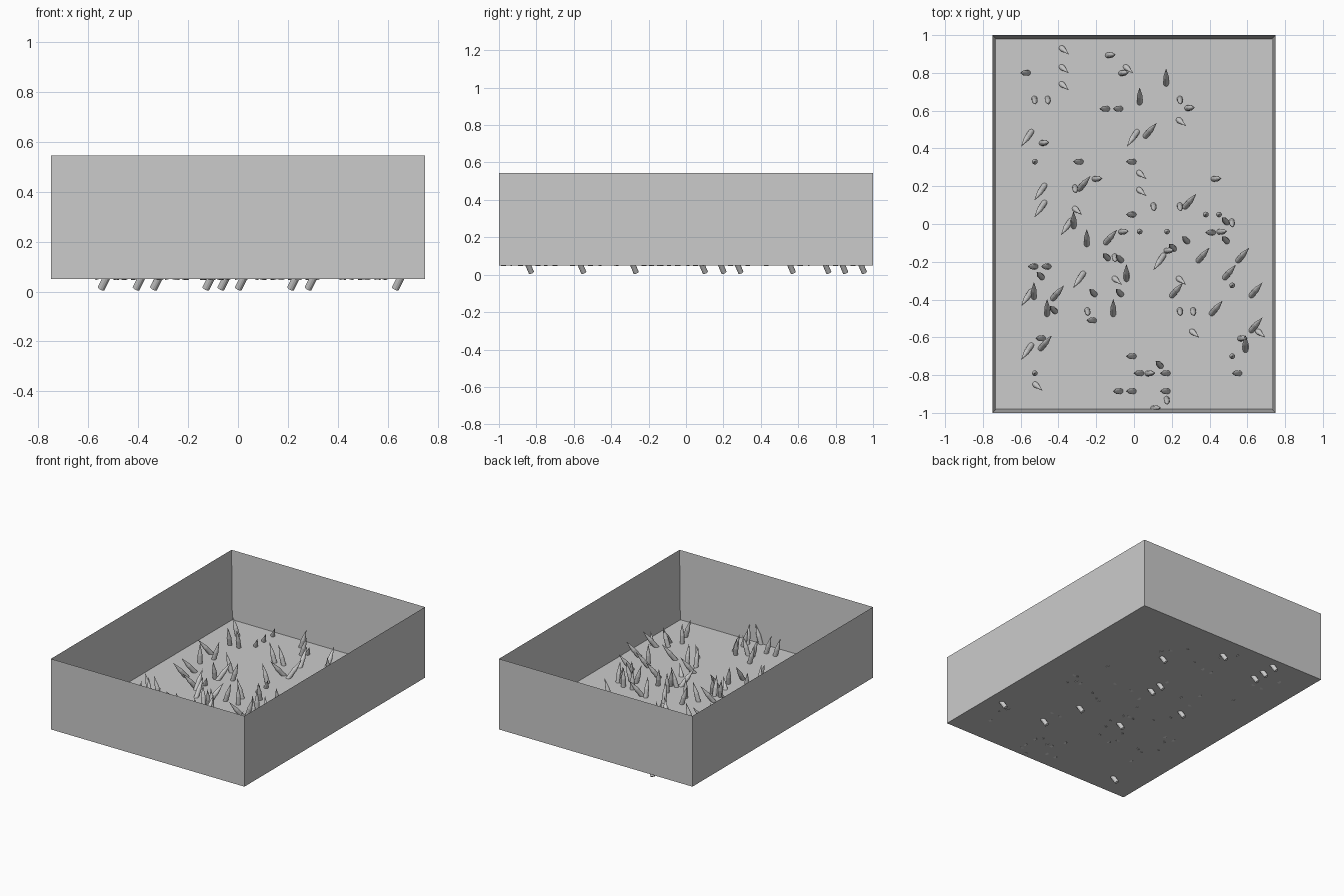
import bpy, bmesh, math
from mathutils import Vector

if "Cube" in bpy.data.objects:
    bpy.data.objects.remove(bpy.data.objects["Cube"])

R, BODY, TIP = 0.015, 0.075, 0.08
LENGTH = BODY + TIP


def finish(bm, name):
    bmesh.ops.recalc_face_normals(bm, faces=bm.faces)
    me = bpy.data.meshes.new(name + "_mesh")
    bm.to_mesh(me)
    bm.free()
    ob = bpy.data.objects.new(name, me)
    bpy.context.collection.objects.link(ob)
    return ob


# open pit box: cube, inset the top and push it down to form the floor
bm = bmesh.new()
bmesh.ops.create_cube(bm, size=1)
for v in bm.verts:
    v.co = Vector((v.co.x * 1.5, v.co.y * 2, 0.2975 + v.co.z * 0.495))
top = max(bm.faces, key=lambda f: f.calc_center_median().z)
bmesh.ops.inset_region(bm, faces=[top], thickness=0.02, use_even_offset=True)
for v in top.verts:
    v.co.z = 0.068
finish(bm, "pit_box")

# one spike: cylinder shaft with a pointed end, shared by all copies
bm = bmesh.new()
N = 12
rings = [[bm.verts.new((R * math.cos(2 * math.pi * i / N), R * math.sin(2 * math.pi * i / N), z))
          for i in range(N)] for z in (0, BODY)]
apex = bm.verts.new((0, 0, LENGTH))
bm.faces.new(rings[0])
for i in range(N):
    j = (i + 1) % N
    bm.faces.new((rings[0][i], rings[0][j], rings[1][j], rings[1][i]))
    bm.faces.new((rings[1][i], rings[1][j], apex))
first = finish(bm, "spike")
spike_mesh = first.data
bpy.data.objects.remove(first)


def spikes(name, lean, base_z, spots, shift=0.5):
    """Spikes sharing one lean (horizontal run from butt to tip), placed at their plan centres."""
    lx, ly = lean
    axis = Vector((lx, ly, math.sqrt(LENGTH ** 2 - lx * lx - ly * ly)))
    for i, (x, y) in enumerate(spots):
        ob = bpy.data.objects.new(f"{name}_{i}", spike_mesh)
        bpy.context.collection.objects.link(ob)
        ob.location = (x - lx * shift, y - ly * shift, base_z)
        ob.rotation_mode = 'QUATERNION'
        ob.rotation_quaternion = axis.to_track_quat('Z', 'Y')


# sunk spikes that pierce the floor
spikes("sunk_spike", (0.065, -0.055), 0.012,
       [(-.37, .92), (-.37, .82), (-.37, .73), (-.03, .82), (.25, .54), (.04, .26), (.04, .17),
        (-.30, .07), (-.09, -.30), (.25, -.30), (.32, -.58), (.67, -.58), (-.51, -.86)], 0.6)
# strongly leaning spikes
spikes("front_left_spike", (-0.055, -0.08), 0.06,
       [(-.57, .45), (-.01, .45), (-.50, .165), (-.50, .075), (-.36, -.02), (.13, -.205),
        (-.295, -.30), (-.57, -.395), (-.57, -.68)])
spikes("back_right_spike", (0.06, 0.07), 0.06,
       [(.09, .50), (-.26, .22), (.30, .125), (-.12, -.065), (.37, -.16), (.58, -.16), (.51, -.25),
        (.23, -.345), (.44, -.44), (.65, -.345), (.65, -.53), (-.40, -.36), (-.465, -.625)])
spikes("back_spike", (0, 0.085), 0.055,
       [(.03, .68), (.17, .78), (-.32, .025), (-.25, -.07), (-.04, -.255), (-.53, -.35),
        (-.46, -.44), (-.11, -.44), (.59, -.63)])
# gently leaning spikes
spikes("left_spike", (-0.045, 0), 0.05,
       [(-.58, .80), (-.16, .61), (-.09, .61), (-.30, .33), (-.02, .33), (-.02, .05), (.40, -.045),
        (-.54, -.225), (-.47, -.225), (-.50, -.605), (-.02, -.70), (.02, -.79), (.16, -.79),
        (-.09, -.885), (-.02, -.885), (.16, -.885), (.54, -.79), (-.23, -.51)])
spikes("right_spike", (0.045, 0.004), 0.05,
       [(-.12, .895), (-.05, .80), (.30, .615), (-.47, .43), (-.19, .24), (.44, .24),
        (-.05, -.04), (.47, -.04), (.09, -.79), (.58, -.605), (.12, -.975), (.19, -.14)])
spikes("front_spike", (0.006, -0.035), 0.05,
       [(-.525, .65), (-.455, .65), (.245, .65), (-.31, .18), (.105, .085), (.245, .085), (.52, 0),
        (-.10, -.185), (-.245, -.47), (.245, -.47), (.315, -.47), (.175, -.94)])
spikes("back_left_spike", (-0.03, 0.03), 0.05,
       [(-.50, -.27), (-.43, -.45), (-.22, -.36), (-.08, -.36), (-.08, -.18), (-.15, -.17),
        (.20, -.12), (.27, -.08), (.48, -.08), (.48, .02), (.13, -.74)])
# upright spikes
spikes("upright_spike", (0, 0), 0.05,
       [(-.525, .33), (.03, -.04), (.175, -.04), (.38, .05), (.45, .05), (.52, -.325),
        (.52, -.70), (-.525, -.79)])
